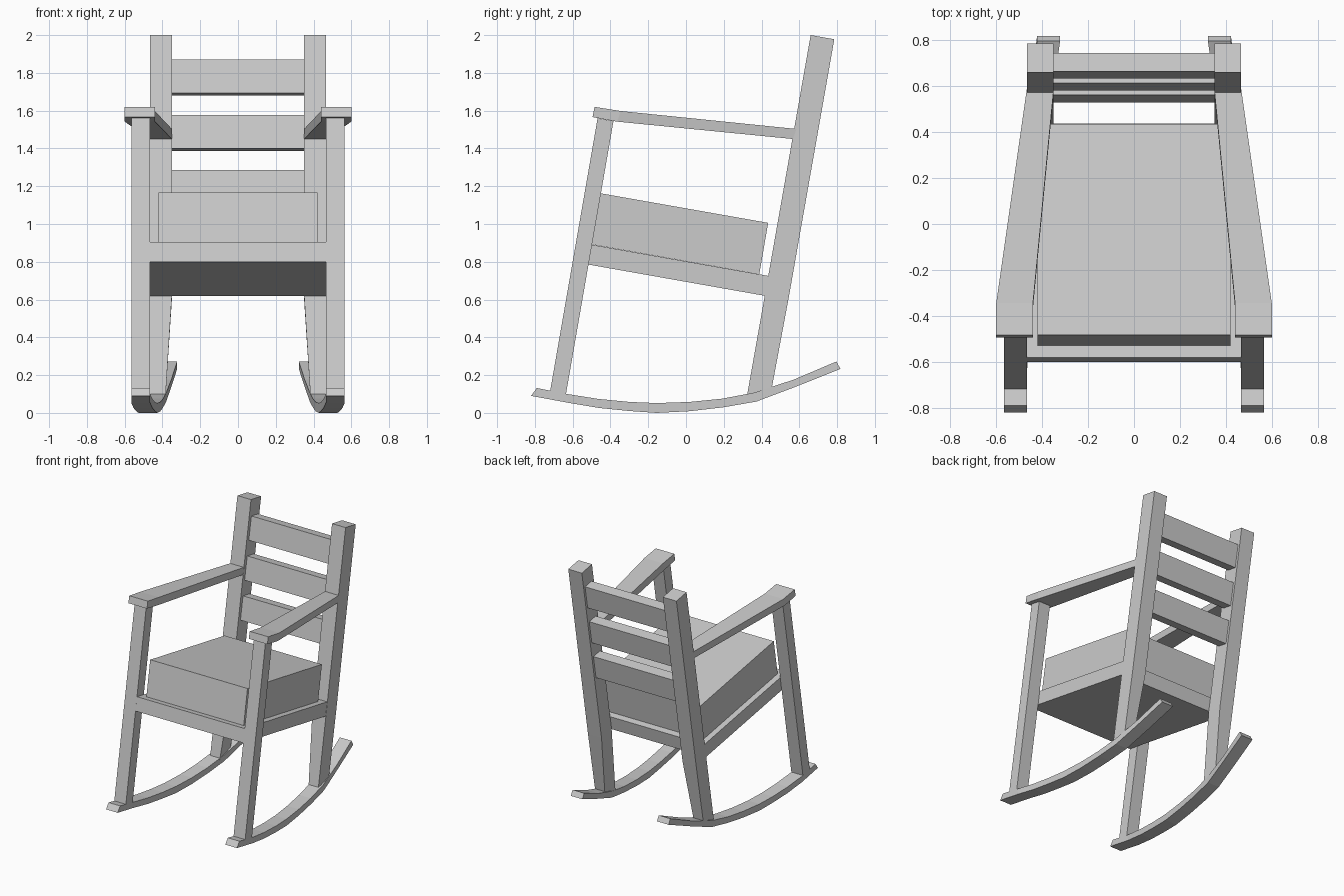
import bpy, bmesh


def beam(name, sections, mirror=False):
    """Loft rectangular sections: (upper y,z), (lower y,z), inner x, outer x."""
    bm = bmesh.new()
    rings = []
    for (ya, za), (yb, zb), xi, xo in sections:
        rings.append([bm.verts.new(p) for p in
                      ((xi, ya, za), (xo, ya, za), (xo, yb, zb), (xi, yb, zb))])
    for r, s in zip(rings, rings[1:]):
        for i in range(4):
            j = (i + 1) % 4
            bm.faces.new((r[i], r[j], s[j], s[i]))
    bm.faces.new(rings[0])
    bm.faces.new(rings[-1])
    bmesh.ops.recalc_face_normals(bm, faces=bm.faces)
    mesh = bpy.data.meshes.new(name)
    bm.to_mesh(mesh)
    bm.free()
    obj = bpy.data.objects.new(name, mesh)
    bpy.context.collection.objects.link(obj)
    if mirror:
        mod = obj.modifiers.new("Mirror", 'MIRROR')
        mod.use_mirror_merge = False
    return obj


# Curved rockers, converging towards the back: top y,z, bottom y,z, inner x
rocker = [
    (-.79, .132, -.82, .09, .465),
    (-.63, .10, -.62, .053, .465),
    (-.465, .074, -.46, .026, .453),
    (-.30, .058, -.30, .010, .440),
    (-.155, .052, -.155, .0, .427),
    (.02, .058, .02, .009, .411),
    (.19, .075, .20, .030, .396),
    (.36, .107, .373, .060, .380),
    (.57, .176, .58, .138, .353),
    (.796, .272, .818, .233, .322),
]
beam("rockers", [((a, b), (c, d), x, x + .1) for a, b, c, d, x in rocker], True)

# Front legs
beam("front_legs", [((-.468, 1.56), (-.384, 1.545), .465, .565),
                    ((-.722, .10), (-.638, .085), .465, .565)], True)

# Back posts, narrowing on the inside below the seat
beam("back_posts", [((.66, 2.0), (.785, 1.978), .35, .467),
                    ((.417, .62), (.542, .60), .35, .467),
                    ((.321, .08), (.452, .12), .384, .467)], True)

# Armrests, flat pad in front then sweeping in to the posts
beam("armrests", [((-.484, 1.62), (-.495, 1.566), .44, .6),
                  ((-.345, 1.598), (-.365, 1.542), .44, .6),
                  ((.585, 1.503), (.566, 1.45), .35, .467)], True)

# Seat base and cushion
beam("seat_base", [((-.582, .905), (-.60, .80), -.465, .465),
                   ((.437, .725), (.417, .62), -.465, .465)])
beam("seat_cushion", [((-.483, 1.168), (-.53, .897), -.42, .42),
                      ((.435, 1.006), (.388, .734), -.42, .42)])

# Back slats
for i in range(3):
    y, z = .665 - .0515 * i, 1.87 - .292 * i
    beam(f"back_slat_{i + 1}",
         [((y, z), (y + .08, z - .014), -.355, .355),
          ((y - .032, z - .177), (y + .048, z - .191), -.355, .355)])
